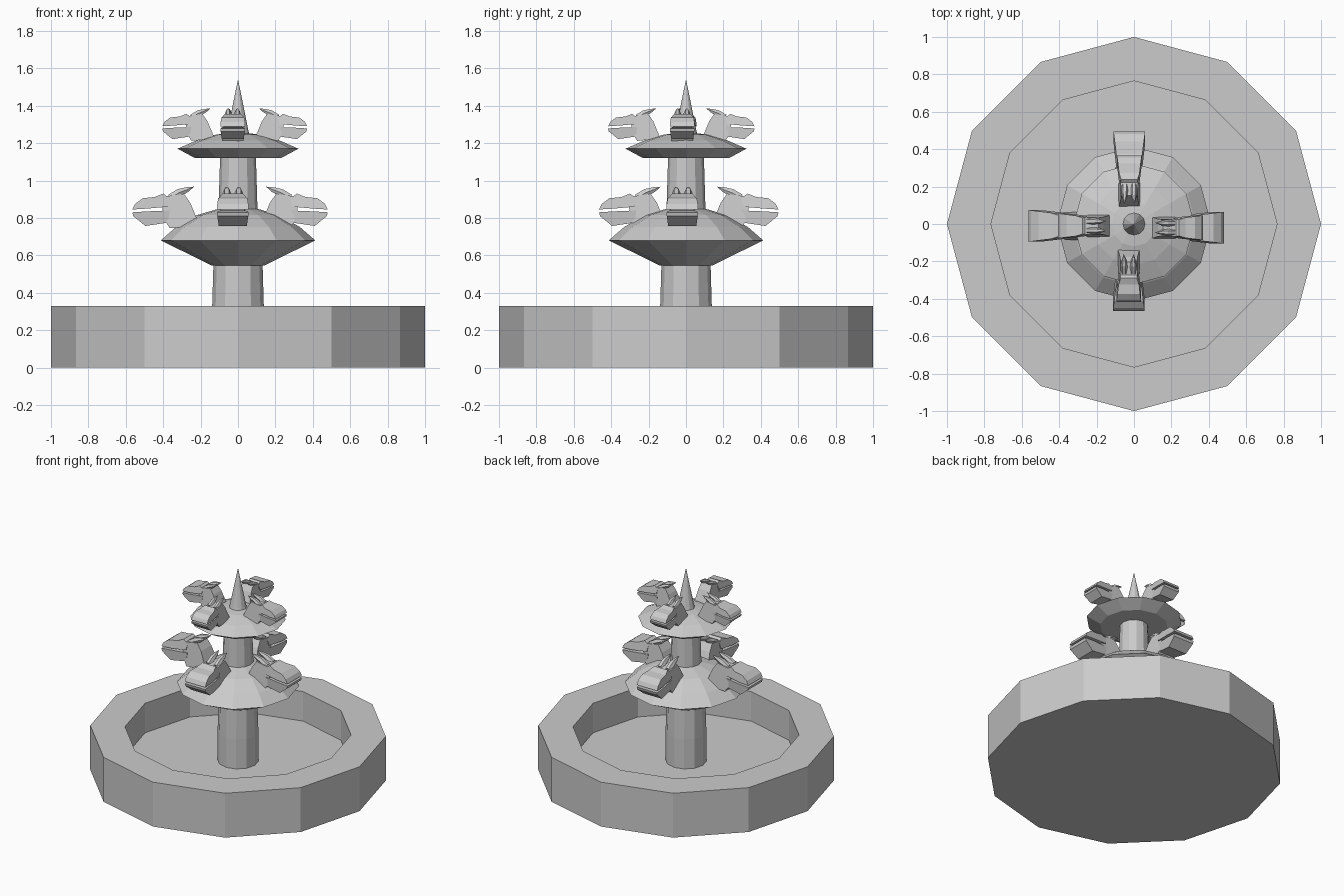
import bpy, bmesh
from math import sin, cos, pi
from mathutils import Matrix, Vector

if "Cube" in bpy.data.objects:
    bpy.data.objects.remove(bpy.data.objects["Cube"])


def finish(name, bm):
    bmesh.ops.recalc_face_normals(bm, faces=bm.faces)
    mesh = bpy.data.meshes.new(name)
    bm.to_mesh(mesh)
    bm.free()
    obj = bpy.data.objects.new(name, mesh)
    bpy.context.collection.objects.link(obj)
    return obj


def bridge(bm, a, b):
    n = len(a)
    for i in range(n):
        bm.faces.new((a[i], a[(i + 1) % n], b[(i + 1) % n], b[i]))


def lathe(name, profile, sides=12):
    """Revolve (radius, z) points, capping both ends."""
    bm = bmesh.new()
    rings = [[bm.verts.new((r * cos(2 * pi * i / sides), r * sin(2 * pi * i / sides), z))
              for i in range(sides)] for r, z in profile]
    for a, b in zip(rings, rings[1:]):
        bridge(bm, a, b)
    bm.faces.new(rings[0])
    bm.faces.new(rings[-1])
    return finish(name, bm)


def slab(bm, points):
    """Side profile of (radius, z, half width), closed across the width."""
    left = [bm.verts.new((r, -w, z)) for r, z, w in points]
    right = [bm.verts.new((r, w, z)) for r, z, w in points]
    bridge(bm, left, right)
    bm.faces.new(left)
    bm.faces.new(right)


def horn(bm, side):
    """Swept-back horn: shrinking rings ending in a point."""
    rings = []
    for r, z, rad in ((0.30, 0.905, 0.022), (0.25, 0.935, 0.022), (0.205, 0.952, 0.014)):
        rings.append([bm.verts.new((r + 0.4 * rad * sin(k * pi / 3),
                                    side * 0.032 + rad * cos(k * pi / 3),
                                    z + rad * sin(k * pi / 3))) for k in range(6)])
    for a, b in zip(rings, rings[1:]):
        bridge(bm, a, b)
    bm.faces.new(rings[0])
    tip = bm.verts.new((0.17, side * 0.034, 0.967))
    for i in range(6):
        bm.faces.new((rings[-1][i], rings[-1][(i + 1) % 6], tip))


NECK = [(0.14, 0.76, 0.075), (0.30, 0.745, 0.075), (0.335, 0.80, 0.062), (0.34, 0.87, 0.062),
        (0.32, 0.915, 0.06), (0.225, 0.93, 0.055), (0.19, 0.88, 0.06)]
UPPER_JAW = [(0.31, 0.86, 0.07), (0.30, 0.905, 0.06), (0.335, 0.93, 0.055), (0.38, 0.912, 0.07),
             (0.445, 0.905, 0.078), (0.485, 0.875, 0.083), (0.50, 0.845, 0.085), (0.42, 0.85, 0.083)]
LOWER_JAW = [(0.30, 0.84, 0.065), (0.42, 0.835, 0.08), (0.50, 0.83, 0.083), (0.495, 0.81, 0.083),
             (0.43, 0.757, 0.075), (0.31, 0.775, 0.065)]


def spout_head(name, angle, scale, tip, mouth_z, offset):
    bm = bmesh.new()
    for profile in (NECK, UPPER_JAW, LOWER_JAW):
        slab(bm, profile)
    for side in (-1, 1):
        horn(bm, side)
    place = (Matrix.Translation(Vector((offset[0], offset[1], mouth_z)))
             @ Matrix.Rotation(angle, 4, 'Z') @ Matrix.Translation((tip, 0, 0))
             @ Matrix.Scale(scale, 4) @ Matrix.Translation((-0.5, 0, -0.836)))
    bm.transform(place)
    return finish(name, bm)


# Pool, columns, bowls and finial
lathe("pool_basin", [(1, 0), (1, 0.33), (0.765, 0.33), (0.765, 0.11)])
lathe("lower_column", [(0.138, 0.10), (0.138, 0.33), (0.13, 0.60)])
lathe("lower_bowl", [(0.14, 0.545), (0.413, 0.68), (0.33, 0.752), (0.22, 0.815), (0.10, 0.85)])
lathe("upper_column", [(0.105, 0.82), (0.095, 1.15)])
lathe("upper_bowl", [(0.09, 1.12), (0.23, 1.12), (0.323, 1.17), (0.22, 1.215), (0.12, 1.245), (0.04, 1.255)])
lathe("finial", [(0.072, 1.20), (0.055, 1.27), (0.0015, 1.535)])

# Two tiers of four spouting heads: side, angle, sideways offset, tip distance per tier
for side, angle, offset, low, high in (("right", 0, (0, -0.02), 0.48, 0.37),
                                       ("back", pi / 2, (-0.025, 0), 0.495, 0.366),
                                       ("left", pi, (0, -0.01), 0.565, 0.405),
                                       ("front", -pi / 2, (-0.028, 0), 0.465, 0.417)):
    spout_head("lower_head_" + side, angle, 1.0, low, 0.836, offset)
    spout_head("upper_head_" + side, angle, 0.78, high, 1.283, offset)
